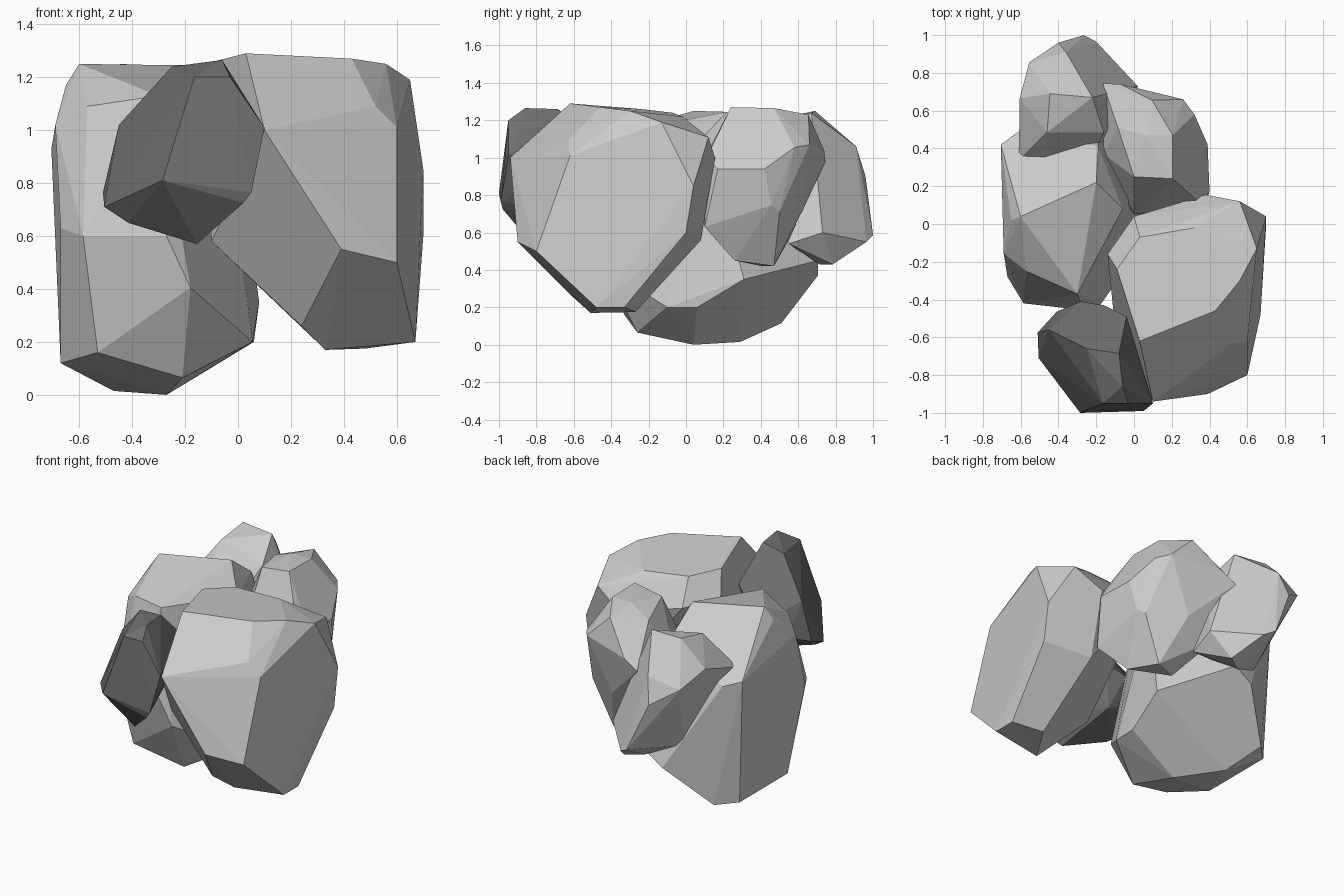
import bpy, bmesh, math


def rock(name, corners):
    """Faceted stone: convex hull of its main corners, nearly flat facets merged."""
    bm = bmesh.new()
    for c in corners:
        bm.verts.new(c)
    hull = bmesh.ops.convex_hull(bm, input=bm.verts[:])
    spare = {g for g in hull["geom_interior"] + hull["geom_unused"]
             if isinstance(g, bmesh.types.BMVert)}
    bmesh.ops.delete(bm, geom=list(spare), context='VERTS')
    bmesh.ops.dissolve_limit(bm, angle_limit=math.radians(4),
                             verts=bm.verts[:], edges=bm.edges[:])
    bmesh.ops.recalc_face_normals(bm, faces=bm.faces[:])
    mesh = bpy.data.meshes.new(name)
    bm.to_mesh(mesh)
    bm.free()
    obj = bpy.data.objects.new(name, mesh)
    bpy.context.collection.objects.link(obj)
    return obj


# Large stone at the front right
rock("front_right_rock", [
    (.03, -.62, 1.29), (.43, -.46, 1.27), (.56, -.3, 1.25), (.65, -.13, 1.19),
    (.52, -.63, 1.09), (.60, -.62, 1.01), (.10, -.94, 1.0), (.39, -.90, .55),
    (.60, -.80, .50), (.56, .12, 1.11), (.38, .155, 1.0), (.70, .04, .85),
    (.70, 0, .60), (.67, -.33, .20), (.67, -.48, .20), (.33, -.51, .17),
    (.48, -.27, .175), (.24, -.61, .26), (-.10, -.55, .58), (-.14, -.16, 1.1),
    (-.09, -.24, 1.26), (.03, -.07, 1.24), (.32, -.02, 1.22), (0, .04, 1.08),
    (.40, .08, .56)])

# Tall base stone on the left, touching the ground
rock("base_rock", [
    (-.60, .04, 1.25), (-.20, .22, 1.245), (-.65, .02, 1.17), (-.57, -.25, 1.09),
    (-.30, -.37, 1.13), (-.06, .08, 1.1), (-.69, -.155, 1.02), (-.705, .42, .93),
    (-.61, .49, .9), (-.19, .41, 1.1), (-.67, -.28, .63), (-.585, -.42, .60),
    (-.27, -.455, .60), (-.18, -.43, .405), (-.53, -.33, .16), (-.67, -.1, .12),
    (-.21, -.26, .065), (-.47, .29, .015), (-.27, .04, 0), (.055, -.1, .2),
    (.06, .06, .2), (.08, .31, .35), (.06, .27, .5), (-.2, .705, .45),
    (-.32, .705, .37), (-.56, .51, .115), (-.67, .40, .12)])

# Small dark stone at the front left
dark = bpy.data.materials.new("dark_stone")
dark.diffuse_color = (.16, .16, .16, 1)
rock("front_left_rock", [
    (-.06, -.86, 1.265), (-.165, -.95, 1.2), (-.03, -.95, 1.2), (-.25, -.66, 1.24),
    (-.08, -.685, 1.26), (.10, -.95, 1.01), (.05, -.99, .765), (.02, -.98, .725),
    (-.285, -1.0, .81), (-.45, -.56, 1.02), (-.51, -.575, .765), (-.505, -.71, .71),
    (-.415, -.75, .65), (-.155, -.85, .57), (-.285, -.41, .9), (-.16, -.43, .95),
    (-.04, -.49, 1.05), (-.41, -.465, .8), (-.2, -.48, .68),
    (.045, -.85, 1.05)]).data.materials.append(dark)

# Stone behind, right of centre
rock("back_right_rock", [
    (.205, .24, 1.27), (.205, .47, 1.265), (.065, .47, 1.265), (.095, .655, 1.23),
    (-.085, .51, 1.2), (0, .25, 1.24), (.32, .58, 1.055), (.26, .66, 1.07),
    (.39, .42, .94), (.40, .17, .94), (.35, .11, 1.0), (-.07, .74, 1.035),
    (-.165, .745, .98), (.36, .455, .745), (.33, .5, .71), (.37, .1, .63),
    (.27, .26, .45), (.2, .47, .42), (.05, .41, .42), (-.16, .37, 1.0),
    (-.13, .6, .65), (0, .05, .9), (-.05, .12, .62), (.1, .625, .72)])

# Stone leaning at the back left
rock("back_left_rock", [
    (-.445, .69, 1.25), (-.22, .67, 1.24), (-.36, .91, 1.06), (-.555, .855, 1.0),
    (-.40, .96, .9), (-.265, 1.0, .585), (-.2, .965, .55), (-.605, .665, 1.08),
    (-.46, .485, 1.21), (-.61, .335, .97), (-.48, .275, .95), (-.215, .38, .98),
    (-.16, .485, 1.12), (.02, .73, .6), (-.1, .785, .43), (-.2, .715, .43),
    (0, .55, .54), (-.4, .6, .5)])
